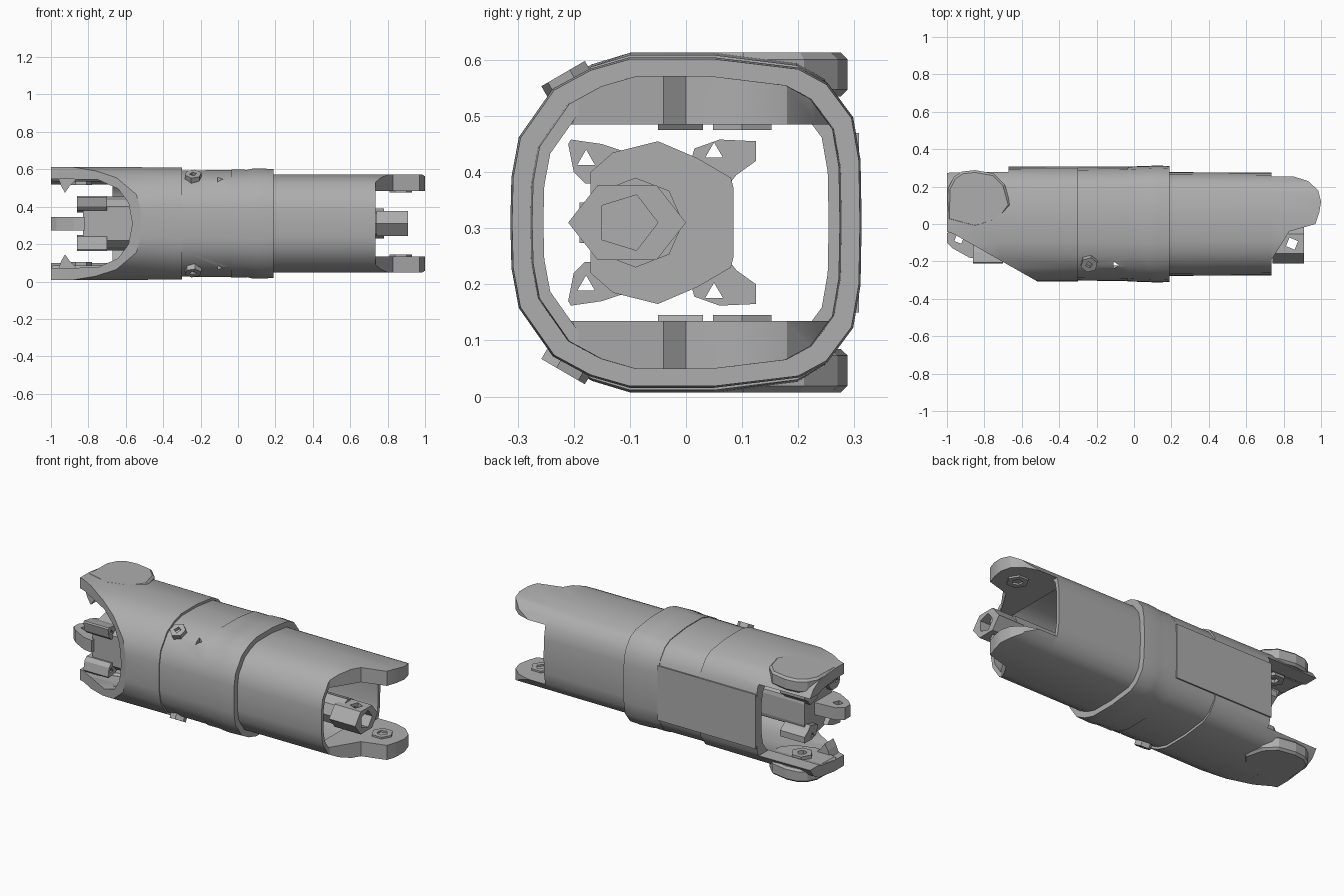
import bpy, bmesh, math
from mathutils import Vector

if "Cube" in bpy.data.objects:
    bpy.data.objects.remove(bpy.data.objects["Cube"], do_unlink=True)

grey = bpy.data.materials.new("plain_grey")
grey.use_nodes = True
GREY = (0.42, 0.42, 0.42, 1)
grey.diffuse_color = GREY
grey.node_tree.nodes["Principled BSDF"].inputs["Base Color"].default_value = GREY

CZ = 0.31   # height of the long axis
# Half of the rounded-square section (y, height above the axis)
HALF = [(.31, 0), (.308, .11), (.295, .185), (.25, .245), (.2, .272), (.05, .29),
        (-.1, .29), (-.17, .27), (-.235, .235), (-.295, .15), (-.308, .08)]
SECTION = HALF + [(-.31, 0)] + [(y, -z) for y, z in reversed(HALF[1:])]


def finish(bm, name):
    bmesh.ops.recalc_face_normals(bm, faces=bm.faces[:])
    mesh = bpy.data.meshes.new(name)
    bm.to_mesh(mesh)
    bm.free()
    ob = bpy.data.objects.new(name, mesh)
    bpy.context.collection.objects.link(ob)
    mesh.materials.append(grey)
    return ob


def prism(name, pts, axis, a, b):
    """Extrude a flat outline along an axis from a to b; z is relative to the long axis."""
    def place(p, t):
        return {"x": (t, p[0], CZ + p[1]), "y": (p[0], t, CZ + p[1]),
                "z": (p[0], p[1], CZ + t)}[axis]
    bm = bmesh.new()
    lo = [bm.verts.new(place(p, a)) for p in pts]
    hi = [bm.verts.new(place(p, b)) for p in pts]
    bm.faces.new(lo)
    bm.faces.new(hi)
    for i in range(len(pts)):
        j = (i + 1) % len(pts)
        bm.faces.new((lo[i], lo[j], hi[j], hi[i]))
    return finish(bm, name)


def tube(name, stations, inner=0.82):
    """Hollow sleeve along x; each station is (x, width scale, height scale)."""
    bm = bmesh.new()
    ends = [(stations[-1][0], inner, inner), (stations[0][0], inner, inner)]
    rings = [[bm.verts.new((x, y * sy, CZ + z * sz)) for y, z in SECTION]
             for x, sy, sz in stations + ends]
    n = len(SECTION)
    for k, ring in enumerate(rings):
        nxt = rings[(k + 1) % len(rings)]
        for i in range(n):
            j = (i + 1) % n
            bm.faces.new((ring[i], ring[j], nxt[j], nxt[i]))
    return finish(bm, name)


def ngon(cx, cy, rx, ry, n, turn=0.0):
    return [(cx + rx * math.cos(turn + math.tau * i / n),
             cy + ry * math.sin(turn + math.tau * i / n)) for i in range(n)]


def boolean(ob, cutter, op="DIFFERENCE"):
    mod = ob.modifiers.new("cut", "BOOLEAN")
    mod.operation, mod.solver, mod.object = op, "EXACT", cutter
    bpy.context.view_layer.objects.active = ob
    bpy.ops.object.modifier_apply(modifier=mod.name)
    bpy.data.objects.remove(cutter, do_unlink=True)


def smooth(ob):
    bpy.ops.object.select_all(action="DESELECT")
    ob.select_set(True)
    bpy.context.view_layer.objects.active = ob
    bpy.ops.object.shade_smooth_by_angle(angle=math.radians(28))


def mirrored(pts, s):
    return [(y, z * s) for y, z in pts]


# Rear shell, with a slanted front corner, a U mouth in front and a square one behind
rear = tube("rear_shell", [(-1, .97, 1.04), (-.72, .985, 1.045), (-.3, .99, 1.03)])
boolean(rear, prism("corner_cut", [(-1.1, -.01), (-.97, -.05), (-.52, -.305),
                                   (-.52, -.5), (-1.1, -.5)], "z", -.5, .5))
mouth = [(-1.1, .24), (-.75, .235), (-.64, .185), (-.585, .11)]
boolean(rear, prism("front_mouth", mouth + [(-.565, 0)] + mirrored(mouth[::-1], -1),
                    "y", -.5, .02))
boolean(rear, prism("back_mouth", [(-1.1, -.21), (-.67, -.21), (-.67, .21), (-1.1, .21)],
                    "y", 0, .5))
smooth(rear)

# Middle sleeve with small three-sided vents on its front shoulders
mid = tube("middle_sleeve", [(-.3, .975, .98), (-.03, .985, .985)])
for s in (1, -1):
    boolean(mid, prism("vent_cut", ngon(-.1, -.22, .02, .022, 3), "z", s * .15, s * .4))
smooth(mid)

# Collar with a raised forward band
collar = tube("collar", [(-.035, .99, 1.0), (.05, 1.0, .99), (.075, 1.0, 1.01),
                         (.115, 1.01, 1.015), (.19, 1.0, 1.005)])
smooth(collar)

# Forward barrel
barrel = tube("barrel", [(.18, .895, .9), (.735, .885, .9)])
smooth(barrel)

# Thin raised strip along the back of the shell
strip = prism("back_strip", [(-.72, -.16), (-.03, -.16), (-.03, .16), (-.72, .16)],
              "y", .3, .308)
boolean(strip, prism("strip_end", [(-.8, -.21), (-.67, -.21), (-.67, .21), (-.8, .21)],
                     "y", .2, .4))

arm_plan = [(.66, -.23), (.73, -.2), (.83, -.04), (.97, 0), (.99, .06), (1, .12),
            (.985, .18), (.93, .23), (.85, .255), (.66, .27)]
pad_plan = [(-1, .02), (-.995, .19), (-.965, .25), (-.92, .28), (-.85, .288), (-.75, .27),
            (-.69, .21), (-.66, .1), (-.72, .02), (-.85, -.02)]

for s, level in ((1, "upper"), (-1, "lower")):
    # Forward arm, trimmed to the barrel curve and sloped at the root
    arm = prism(level + "_front_arm", arm_plan, "z", s * .175, s * .3)
    envelope = prism("envelope", [(y * .885, z * .9) for y, z in SECTION], "x", .5, 1.1)
    boolean(arm, envelope, "INTERSECT")
    smooth(arm)

    # Pivot bushing on the inside of the forward arm
    bush = prism(level + "_front_bushing", ngon(.87, .1, .06, .06, 6), "z", s * .165, s * .18)
    boolean(bush, prism("bush_cut", ngon(.87, .1, .03, .03, 5), "z", s * .1, s * .2))

    # Rounded rear pad, bevelled on its outer rim
    pad = prism(level + "_rear_pad", pad_plan, "z", s * .225, s * .303)
    bev = pad.modifiers.new("rim", "BEVEL")
    bev.width, bev.segments, bev.limit_method = .012, 1, "ANGLE"
    bev.angle_limit = math.radians(60)

    # Small lug and bushing on the inside of the rear pad
    prism(level + "_rear_lug", [(-.96, s * .24), (-.945, s * .2), (-.925, s * .165),
                                (-.9, s * .2), (-.86, s * .24)], "y", -.05, .03)
    bush = prism(level + "_rear_bushing", ngon(-.84, .12, .06, .06, 6), "z", s * .205, s * .23)
    boolean(bush, prism("bush_cut", ngon(-.84, .12, .028, .028, 5), "z", s * .1, s * .26))

    # Screw boss on the front shoulder of the middle sleeve
    boss = prism(level + "_screw_boss", ngon(0, 0, .046, .046, 6, .3), "z", -.02, .018)
    boolean(boss, prism("boss_cut", ngon(0, 0, .02, .02, 4, .3), "z", 0, .1))
    for v in boss.data.vertices:
        v.co.z -= CZ
    normal = Vector((0, -.5, s * .86))
    boss.rotation_euler = normal.to_track_quat("Z", "Y").to_euler()
    boss.location = (-.24, -.21, CZ + s * .25)

    # Cradle prongs with triangular eyes
    prongs = (("front", [(-.21, .14), (-.205, .148), (-.15, .14), (-.09, .12), (-.13, .07),
                         (-.18, .07), (-.2, .09)], (-.178, .112)),
              ("back", [(.125, .145), (.06, .148), (.015, .132), (0, .08), (.07, .06),
                        (.09, .085), (.125, .11)], (.05, .125)))
    for side, pts, eye in prongs:
        prong = prism(level + "_" + side + "_prong", mirrored(pts, s), "x", -.86, -.7)
        hole = ngon(eye[0], eye[1] * s, .018, .018, 3, math.pi / 2)
        boolean(prong, prism("eye_cut", hole, "x", -1, -.6))

# Inner cradle
half = [(.085, .06), (.08, .08), (.02, .115), (-.05, .145), (-.13, .125), (-.17, .09)]
prism("inner_cradle", half + mirrored(half[::-1], -1), "x", -.83, -.45)

# Central rod running through the sleeve
prism("central_rod", ngon(-.09, 0, .085, .08, 8), "x", -.46, .78)

# Front rod end, drilled both ways
head = prism("front_rod_end", ngon(-.105, 0, .105, .077, 6), "x", .74, .91)
boolean(head, prism("bore_cut", ngon(-.105, 0, .055, .052, 5), "x", .77, 1))
boolean(head, prism("cross_cut", ngon(.845, -.105, .035, .035, 4, .4), "z", -.2, .2))

# Rear rod end, drilled from above
tail = prism("rear_rod_end", [(-.82, -.19), (-.88, -.18), (-.97, -.13), (-1, -.1),
                              (-1, -.05), (-.96, -.02), (-.82, -.01)], "z", -.036, .036)
boolean(tail, prism("tail_cut", ngon(-.935, -.08, .028, .028, 4, .4), "z", -.2, .2))
